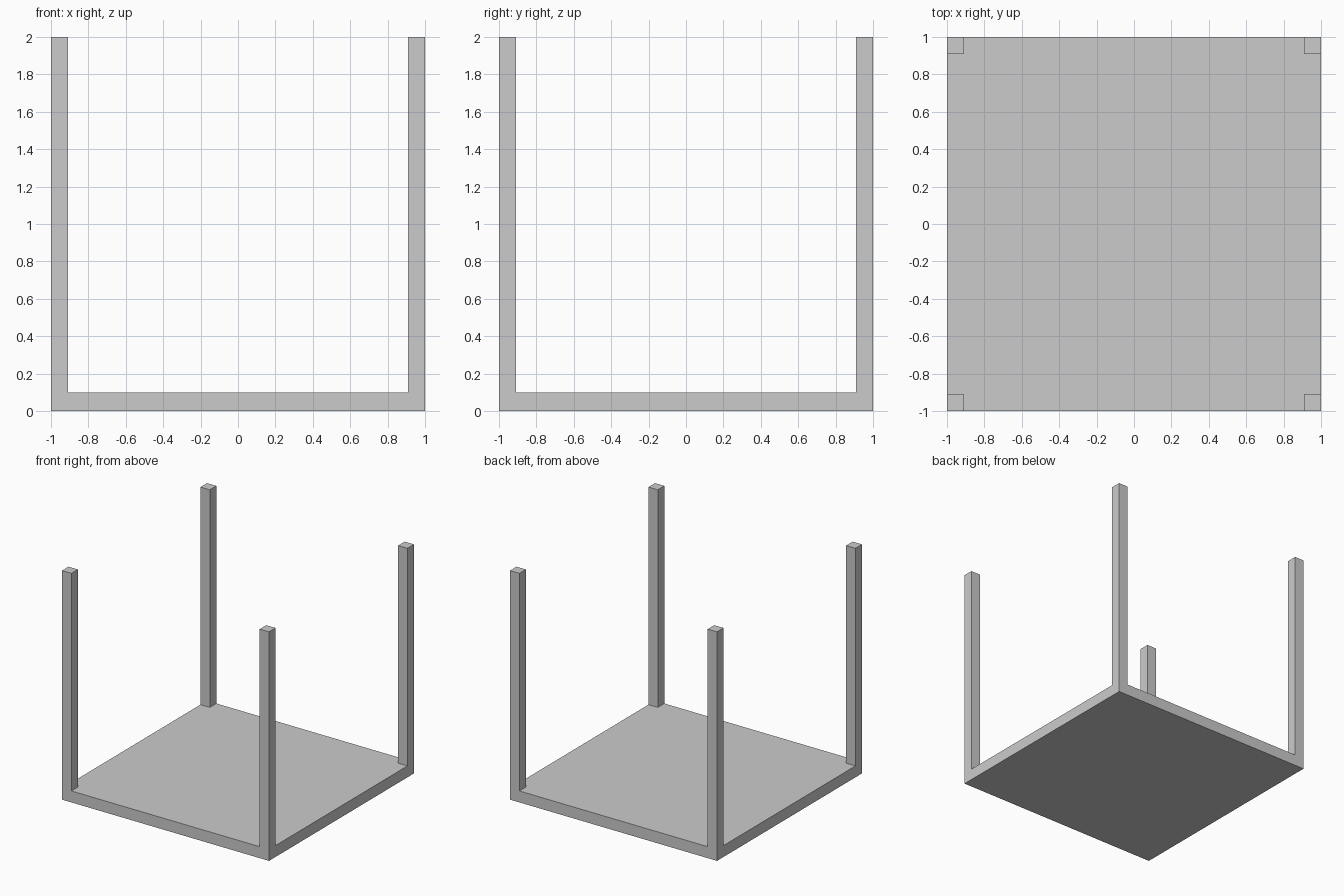
import bpy

if "Cube" in bpy.data.objects:
    bpy.data.objects.remove(bpy.data.objects["Cube"])

HALF = 1.0       # half width of the base
BASE_H = 0.10    # base thickness
POST_W = 0.09    # post side
TOP = 2.0        # overall height


def box(name, lo, hi):
    """Axis-aligned box between two corners, with its size baked into the mesh."""
    bpy.ops.mesh.primitive_cube_add(size=1)
    ob = bpy.context.object
    ob.name = name
    for v in ob.data.vertices:
        v.co = [l + (c + 0.5) * (h - l) for c, l, h in zip(v.co, lo, hi)]
    return ob


# Square base slab
box("base_slab", (-HALF, -HALF, 0), (HALF, HALF, BASE_H))

# Corner post, mirrored to all four corners and standing on the slab
posts = box("corner_posts",
            (HALF - POST_W, HALF - POST_W, BASE_H),
            (HALF, HALF, TOP))
mirror = posts.modifiers.new("mirror_corners", 'MIRROR')
mirror.use_axis = (True, True, False)
